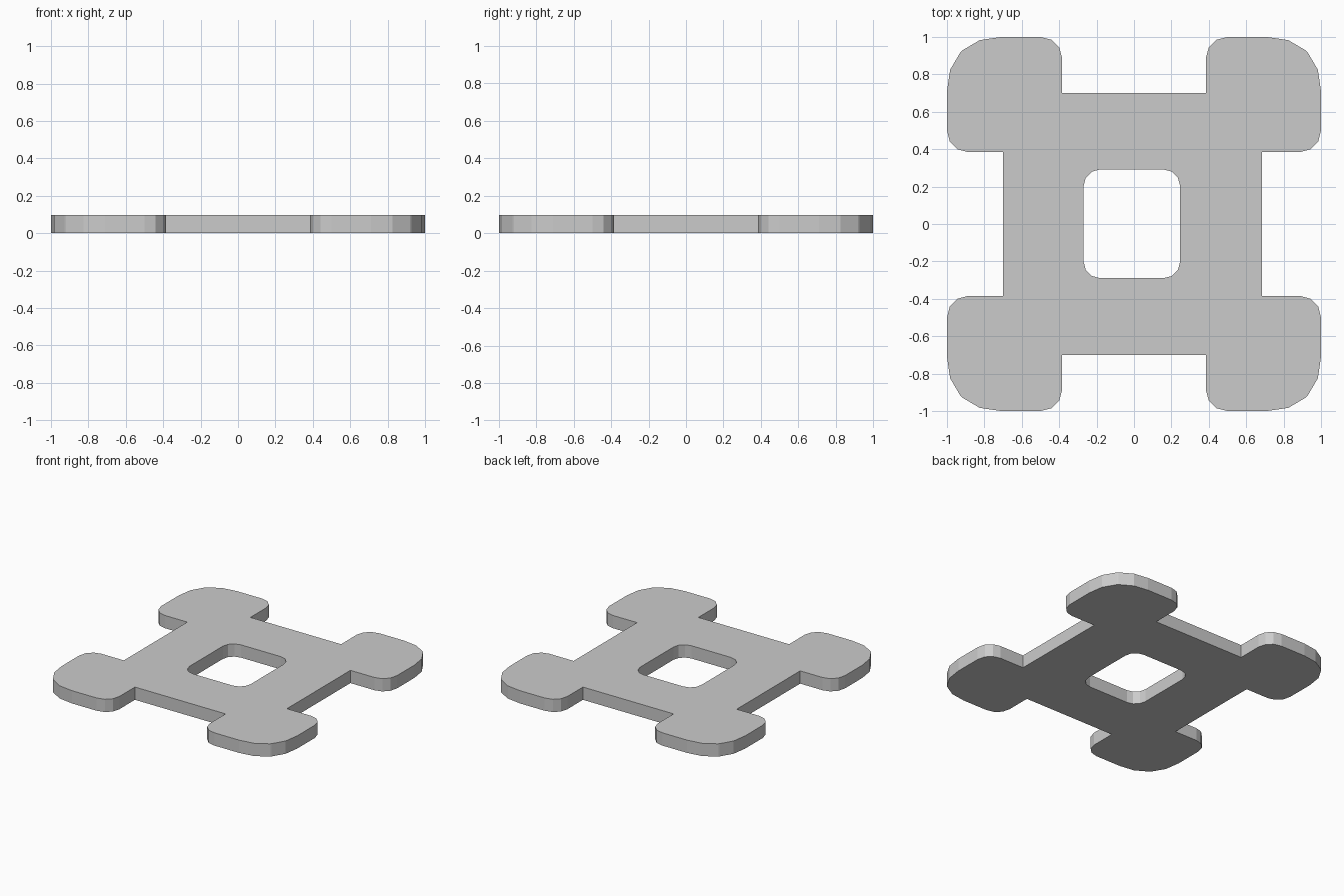
import bpy, bmesh
from math import sin, cos, pi

if "Cube" in bpy.data.objects:
    bpy.data.objects.remove(bpy.data.objects["Cube"])

HEIGHT = 0.098

# Half of one corner pad, from the notch to the outer corner (mirrored over the diagonal)
half_pad = [(0.385, 0.70), (0.385, 0.89), (0.40, 0.945), (0.44, 0.985),
            (0.50, 1.0), (0.71, 1.0), (0.825, 0.983), (0.92, 0.927)]
pad = half_pad + [(y, x) for x, y in reversed(half_pad[:-1])]
# add the diagonal mirror of the last point for the large rounding
pad.insert(len(half_pad), (0.927, 0.92))


def outline():
    pts = []
    for sx, sy in ((1, 1), (1, -1), (-1, -1), (-1, 1)):
        corner = [(sx * x, sy * y) for x, y in pad]
        pts += corner if sx * sy > 0 else corner[::-1]
    # the right frame edge sits slightly further in
    return [(0.685, y) if abs(x - 0.70) < 1e-5 and abs(y) < 0.39 else (x, y)
            for x, y in pts]


def rounded_rect(x0, x1, y0, y1, r, seg):
    pts = []
    centres = ((x1 - r, y1 - r), (x0 + r, y1 - r), (x0 + r, y0 + r), (x1 - r, y0 + r))
    for q, (cx, cy) in enumerate(centres):
        for i in range(seg + 1):
            a = (q + i / seg) * pi / 2
            pts.append((cx + r * cos(a), cy + r * sin(a)))
    return pts


# Flat plate with a central window, extruded upward
bm = bmesh.new()
edges = []
for loop in (outline(), rounded_rect(-0.27, 0.247, -0.29, 0.292, 0.09, 3)):
    vs = [bm.verts.new((x, y, 0)) for x, y in loop]
    edges += [bm.edges.new((vs[i - 1], vs[i])) for i in range(len(vs))]
bmesh.ops.triangle_fill(bm, edges=edges, use_beauty=True, normal=(0, 0, 1))
ext = bmesh.ops.extrude_face_region(bm, geom=bm.faces[:], use_keep_orig=True)
top = [g for g in ext["geom"] if isinstance(g, bmesh.types.BMVert)]
bmesh.ops.translate(bm, verts=top, vec=(0, 0, HEIGHT))
bmesh.ops.recalc_face_normals(bm, faces=bm.faces[:])

mesh = bpy.data.meshes.new("frame_plate")
bm.to_mesh(mesh)
bm.free()
bpy.context.collection.objects.link(bpy.data.objects.new("frame_plate", mesh))
